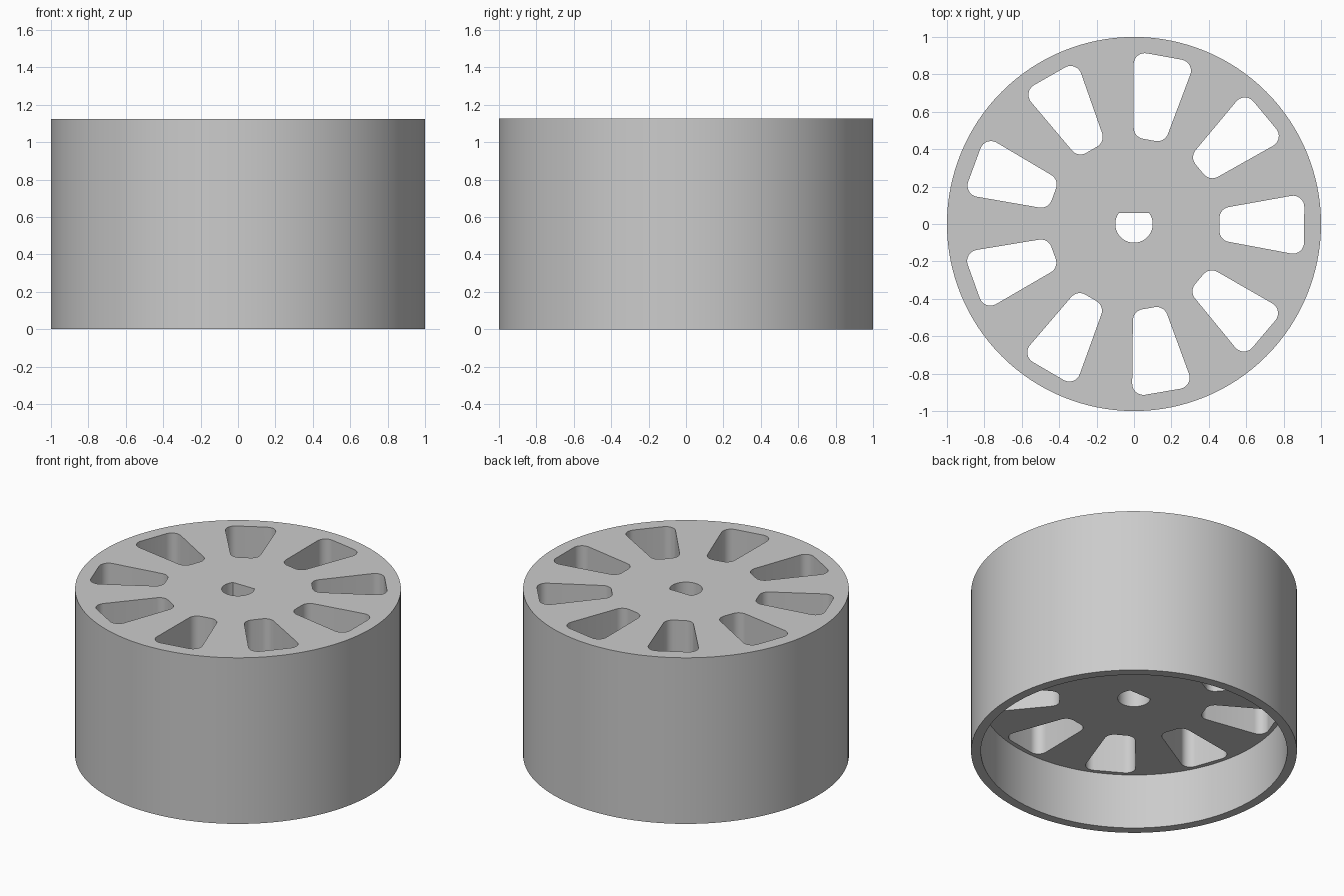
import bpy
import bmesh
from math import sin, cos, tan, pi, radians

HEIGHT, FLOOR = 1.125, 0.375      # total height, depth of the recess underneath
R_OUT, R_IN = 1.0, 0.94
SEGMENTS = 128

cube = bpy.data.objects.get("Cube")
if cube:
    bpy.data.objects.remove(cube, do_unlink=True)

# Single flat grey
grey = bpy.data.materials.new("plain_grey")
grey.use_nodes = True
colour = (0.6, 0.6, 0.6, 1)
grey.diffuse_color = colour
grey.node_tree.nodes["Principled BSDF"].inputs["Base Color"].default_value = colour


def add_object(name, bm):
    bmesh.ops.recalc_face_normals(bm, faces=bm.faces)
    mesh = bpy.data.meshes.new(name)
    bm.to_mesh(mesh)
    bm.free()
    mesh.materials.append(grey)
    obj = bpy.data.objects.new(name, mesh)
    bpy.context.collection.objects.link(obj)
    return obj


def add_prism(bm, outline, z0, z1):
    """Closed prism standing on a 2D outline."""
    low = [bm.verts.new((x, y, z0)) for x, y in outline]
    high = [bm.verts.new((x, y, z1)) for x, y in outline]
    bm.faces.new(low[::-1])
    bm.faces.new(high)
    for i in range(len(low)):
        j = (i + 1) % len(low)
        bm.faces.new((low[i], low[j], high[j], high[i]))


def arc(cx, cy, r, start, end, steps):
    return [(cx + r * cos(start + (end - start) * i / steps),
             cy + r * sin(start + (end - start) * i / steps)) for i in range(steps + 1)]


def window_outline():
    """Wedge window on +x with straight ends and rounded corners."""
    half, r, near, far = radians(10.4), 0.06, 0.457, 0.91
    xn, xf = near + r, far - r
    yn, yf = (x * tan(half) - r / cos(half) for x in (xn, xf))
    side = pi / 2 + half
    return (arc(xf, -yf, r, -side, 0, 8) + arc(xf, yf, r, 0, side, 8)
            + arc(xn, yn, r, side, pi, 8) + arc(xn, -yn, r, pi, 2 * pi - side, 8))


def turned(points, angle):
    c, s = cos(angle), sin(angle)
    return [(x * c - y * s, x * s + y * c) for x, y in points]


# Wheel body: a deep cup, open underneath
bm = bmesh.new()
profile = [(R_OUT, HEIGHT), (R_OUT, 0), (R_IN, 0), (R_IN, FLOOR)]
rings = []
for r, z in profile:
    rings.append([bm.verts.new((x, y, z))
                  for x, y in arc(0, 0, r, 0, 2 * pi, SEGMENTS)[:-1]])
for a, b in zip(rings, rings[1:]):
    for i in range(SEGMENTS):
        j = (i + 1) % SEGMENTS
        bm.faces.new((a[i], a[j], b[j], b[i]))
bm.faces.new(rings[0])
bm.faces.new(rings[-1])
wheel = add_object("wheel_body", bm)

# Cutters: nine windows and a D-shaped shaft hole
bm = bmesh.new()
for k in range(9):
    add_prism(bm, turned(window_outline(), radians(40 * k - 0.25)), 0.2, 1.3)
flat = math_flat = pi - 2 * 0.6435   # angle spanned by the chord
start = pi / 2 + flat / 2
add_prism(bm, arc(0, 0, 0.1, start, start + 2 * pi - flat, 40), 0.2, 1.3)
cutter = add_object("hole_cutter", bm)
cutter.hide_render = True

# Cut the holes and tidy up
mod = wheel.modifiers.new("holes", "BOOLEAN")
mod.operation = "DIFFERENCE"
mod.solver = "EXACT"
mod.object = cutter
bpy.ops.object.select_all(action="DESELECT")
wheel.select_set(True)
bpy.context.view_layer.objects.active = wheel
bpy.ops.object.modifier_apply(modifier=mod.name)
bpy.data.objects.remove(cutter, do_unlink=True)
bpy.ops.object.shade_smooth_by_angle(angle=radians(30))
